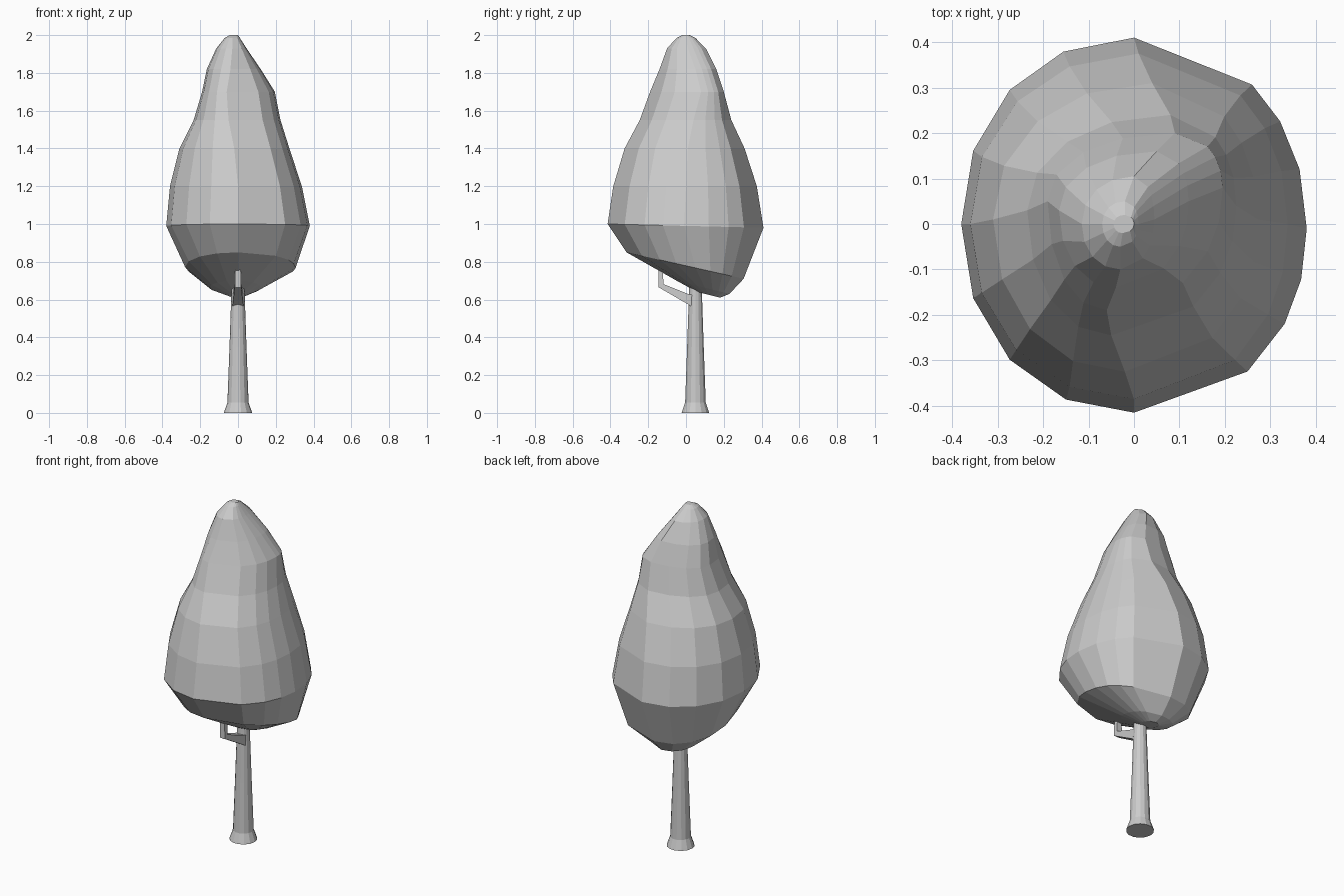
import bpy, bmesh
from math import cos, sin, pi, radians


def loft(name, rings):
    """Skin a stack of equally sized point rings and cap both ends."""
    bm = bmesh.new()
    loops = [[bm.verts.new(p) for p in ring] for ring in rings]
    n = len(loops[0])
    for a, b in zip(loops, loops[1:]):
        for i in range(n):
            j = (i + 1) % n
            bm.faces.new((a[i], a[j], b[j], b[i]))
    bm.faces.new(loops[0][::-1])
    bm.faces.new(loops[-1])
    bmesh.ops.recalc_face_normals(bm, faces=bm.faces)
    mesh = bpy.data.meshes.new(name)
    bm.to_mesh(mesh)
    bm.free()
    obj = bpy.data.objects.new(name, mesh)
    bpy.context.collection.objects.link(obj)
    return obj


# Foliage: lopsided rings made of four elliptical quadrants
ANGLES = [0, 17, 33, 48, 90, 113, 135, 158, 180, 202, 225, 248, 270, 310, 330, 345]


def crown_ring(z_front, z_back, xmin, y_left, xmax, y_right, ymin, x_front, ymax, x_back):
    pts = []
    for a in ANGLES:
        c, s = cos(radians(a)), sin(radians(a))
        xe, ys = (xmax, y_right) if c > 1e-6 else (xmin, y_left)
        ye, xs = (ymax, x_back) if s > -1e-6 else (ymin, x_front)
        x = xs + (xe - xs) * abs(c) ** 0.95
        y = ys + (ye - ys) * abs(s) ** 0.95
        t = (y - ymin) / (ymax - ymin)
        pts.append((x, y, z_front + (z_back - z_front) * t))
    return pts


CROWN = [
    (0.64, 0.61, -0.05, 0.13, 0.04, 0.12, 0.06, 0.0, 0.18, 0.0),
    (0.70, 0.63, -0.15, 0.09, 0.12, 0.10, -0.05, 0.0, 0.23, 0.0),
    (0.85, 0.71, -0.28, 0.03, 0.305, 0.05, -0.315, 0.0, 0.305, 0.0),
    (1.0, 0.98, -0.38, 0.0, 0.38, -0.01, -0.415, 0.0, 0.41, 0.0),
    (1.2, 1.2, -0.36, 0.0, 0.338, 0.0, -0.385, 0.0, 0.375, 0.01),
    (1.4, 1.4, -0.31, 0.01, 0.272, 0.01, -0.325, -0.02, 0.31, 0.04),
    (1.55, 1.55, -0.235, 0.03, 0.225, 0.04, -0.245, -0.05, 0.24, 0.08),
    (1.7, 1.7, -0.19, 0.05, 0.195, 0.08, -0.19, -0.06, 0.20, 0.09),
    (1.82, 1.82, -0.165, 0.03, 0.12, 0.05, -0.14, -0.04, 0.16, 0.05),
    (1.93, 1.93, -0.115, 0.0, 0.045, 0.01, -0.10, -0.03, 0.105, 0.0),
    (1.985, 1.985, -0.07, 0.0, 0.01, 0.0, -0.05, -0.03, 0.05, -0.02),
    (2.0, 2.0, -0.045, 0.0, 0.0, 0.0, -0.02, -0.025, 0.02, -0.02),
]
loft("foliage", [crown_ring(*r) for r in CROWN])

# Trunk: tapered round post with a flared foot
TRUNK = [(0.0, 0.075), (0.012, 0.071), (0.055, 0.056), (0.35, 0.045), (0.64, 0.035), (0.85, 0.03)]
loft("trunk", [[(r * cos(2 * pi * i / 14), 0.05 + r * sin(2 * pi * i / 14), z)
                for i in range(14)] for z, r in TRUNK])

# Branch: square-section elbow; each entry is lower (y, z), upper (y, z), half width
BRANCH = [((0.05, 0.55), (0.05, 0.62), 0.03), ((0.01, 0.575), (0.01, 0.63), 0.028),
          ((-0.145, 0.665), (-0.12, 0.682), 0.017), ((-0.147, 0.80), (-0.122, 0.80), 0.013)]
loft("branch", [[(-w, *lo), (w, *lo), (w, *hi), (-w, *hi)] for lo, hi, w in BRANCH])
